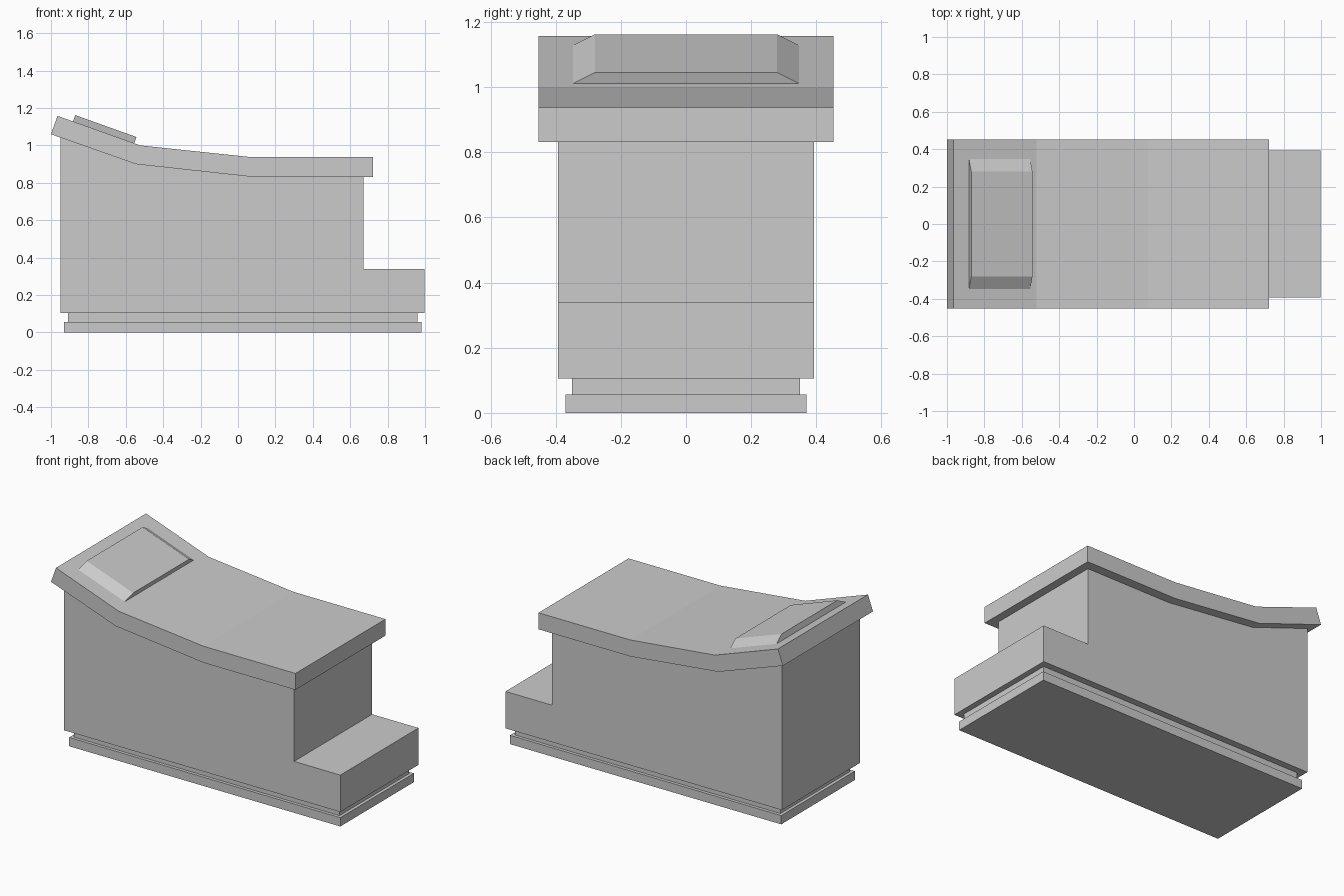
import bpy, bmesh

if "Cube" in bpy.data.objects:
    bpy.data.objects.remove(bpy.data.objects["Cube"])


def mesh_object(name, sections):
    """Skin a solid between two matching closed cross-sections."""
    bm = bmesh.new()
    a, b = [[bm.verts.new(p) for p in s] for s in sections]
    bm.faces.new(a)
    bm.faces.new(b[::-1])
    n = len(a)
    for i in range(n):
        j = (i + 1) % n
        bm.faces.new((a[j], a[i], b[i], b[j]))
    bmesh.ops.recalc_face_normals(bm, faces=bm.faces)
    me = bpy.data.meshes.new(name)
    bm.to_mesh(me)
    bm.free()
    ob = bpy.data.objects.new(name, me)
    bpy.context.collection.objects.link(ob)
    return ob


def extrude_profile(name, profile, half_width):
    """Extrude an x-z profile symmetrically along y."""
    return mesh_object(name, [[(x, s * half_width, z) for x, z in profile]
                              for s in (-1, 1)])


def slab(name, x0, x1, z0, z1, half_width):
    return extrude_profile(name, [(x0, z0), (x1, z0), (x1, z1), (x0, z1)], half_width)


# Stepped base
slab("base_plate", -0.93, 0.98, 0.0, 0.056, 0.37)
slab("base_recess", -0.91, 0.96, 0.056, 0.105, 0.35)

# Main body with low step at the foot end
extrude_profile("body", [(-0.95, 0.105), (0.996, 0.105), (0.996, 0.34), (0.67, 0.34),
                         (0.67, 0.84), (0.08, 0.84), (-0.54, 0.91), (-0.95, 1.053)], 0.393)

# Bent top slab, raised at the head end
extrude_profile("top_slab", [(-1.0, 1.06), (-0.545, 0.9), (0.075, 0.832), (0.722, 0.832),
                             (0.722, 0.937), (0.075, 0.937), (-0.522, 1.0),
                             (-0.965, 1.158)], 0.453)

# Head rest: trapezoid cross-section running down the slope
upper, lower = (-0.882, 1.128), (-0.555, 1.011)
rise = (0.012, 0.034)


def rest_section(end):
    x, z = end
    xt, zt = x + rise[0], z + rise[1]
    return [(x, -0.348, z), (xt, -0.28, zt), (xt, 0.28, zt), (x, 0.348, z)]


mesh_object("head_rest", [rest_section(upper), rest_section(lower)])
